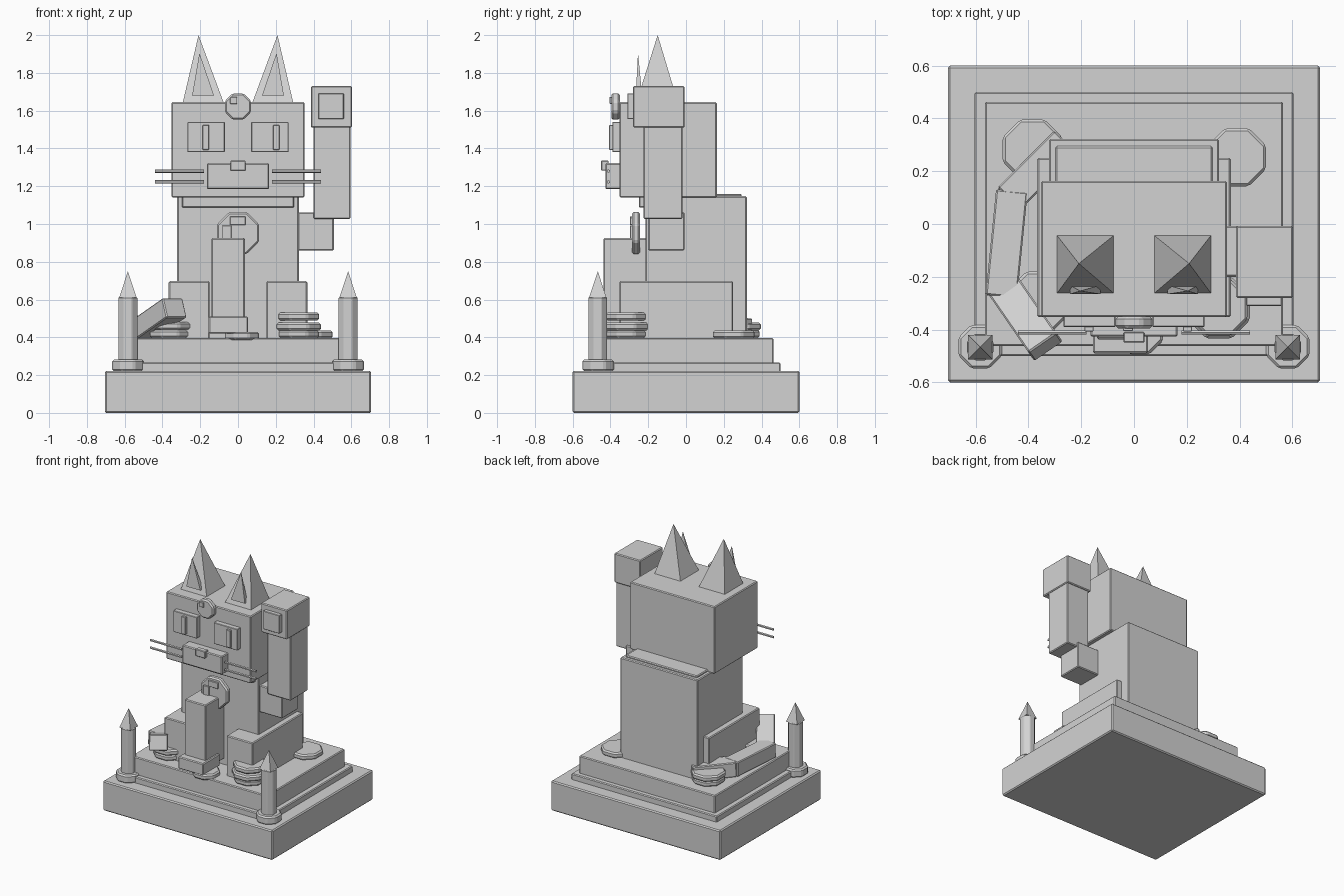
import bpy, bmesh, math
from mathutils import Vector, Matrix

if "Cube" in bpy.data.objects:
    bpy.data.objects.remove(bpy.data.objects["Cube"])

grey = bpy.data.materials.new("plain grey")
grey.diffuse_color = (0.65, 0.65, 0.65, 1)
grey.use_nodes = True
grey.node_tree.nodes["Principled BSDF"].inputs["Base Color"].default_value = grey.diffuse_color


def finish(name, bm, bevel=0.0):
    bmesh.ops.recalc_face_normals(bm, faces=bm.faces[:])
    me = bpy.data.meshes.new(name)
    bm.to_mesh(me)
    bm.free()
    me.materials.append(grey)
    ob = bpy.data.objects.new(name, me)
    bpy.context.collection.objects.link(ob)
    if bevel:
        m = ob.modifiers.new("edge", 'BEVEL')
        m.width, m.segments, m.limit_method = bevel, 1, 'ANGLE'
    return ob


def box(name, x, y, z, bevel=0.006):
    """Box from (min, max) ranges on each axis."""
    bm = bmesh.new()
    bmesh.ops.create_cube(bm, size=1)
    for v in bm.verts:
        v.co = [(a + b) / 2 + c * (b - a) for (a, b), c in zip((x, y, z), v.co)]
    return finish(name, bm, bevel)


def disc(name, centre, r, depth, axis='Z', sides=8, bevel=0.01):
    """Prism with flat sides towards the axes; r is measured to the flats."""
    bm = bmesh.new()
    R = r / math.cos(math.pi / sides)
    bmesh.ops.create_cone(bm, cap_ends=True, segments=sides, radius1=R, radius2=R, depth=depth)
    bmesh.ops.rotate(bm, verts=bm.verts, matrix=Matrix.Rotation(math.pi / sides, 3, 'Z'))
    if axis != 'Z':
        bmesh.ops.rotate(bm, verts=bm.verts, matrix=Matrix.Rotation(math.pi / 2, 3, 'X' if axis == 'Y' else 'Y'))
    bmesh.ops.translate(bm, verts=bm.verts, vec=centre)
    return finish(name, bm, bevel)


def spike(name, cx, cy, hx, hy, z, apex):
    """Four-sided pyramid with a free apex."""
    bm = bmesh.new()
    base = [bm.verts.new((cx + sx * hx, cy + sy * hy, z)) for sx, sy in ((-1, -1), (1, -1), (1, 1), (-1, 1))]
    tip = bm.verts.new(apex)
    bm.faces.new(base)
    for i in range(4):
        bm.faces.new((base[i], base[(i + 1) % 4], tip))
    return finish(name, bm)


def beam(name, a, b, w, h):
    """Box running from a to b."""
    a, b = Vector(a), Vector(b)
    d = (b - a).normalized()
    side = d.cross(Vector((0, 0, 1))).normalized()
    up = side.cross(d)
    bm = bmesh.new()
    bmesh.ops.create_cube(bm, size=1)
    for v in bm.verts:
        c = v.co.copy()
        v.co = (a + b) / 2 + d * c.x * (b - a).length + side * c.y * w + up * c.z * h
    return finish(name, bm, 0.006)


# Stepped plinth
box("plinth_base", (-.705, .705), (-.6, .6), (0, .223), .008)
box("plinth_middle", (-.605, .605), (-.5, .5), (.21, .267))
box("plinth_top", (-.565, .565), (-.463, .463), (.25, .397))

# Body, collar and head
box("body", (-.322, .322), (-.215, .322), (.39, 1.147))
box("collar", (-.297, .297), (-.25, .295), (1.087, 1.16))
box("head", (-.352, .352), (-.352, .163), (1.14, 1.645))

# Haunches, ears, eyes, whiskers and candles on both sides
for s, side in ((-1, "left"), (1, "right")):
    def X(a, b):
        return tuple(sorted((s * a, s * b)))
    box("haunch_" + side, X(.15, .367), (-.352, .25), (.39, .697))
    spike("ear_" + side, s * .184, -.153, .109, .111, 1.64, (s * .209, -.15, 2.0))
    spike("inner_ear_" + side, s * .185, -.249, .058, .017, 1.68, (s * .204, -.254, 1.905))
    box("eye_" + side, X(.07, .267), (-.39, -.34), (1.38, 1.54), .003)
    px = -.17 if s < 0 else .203
    box("pupil_" + side, (px - .017, px + .017), (-.407, -.38), (1.393, 1.523), .002)
    for z in (1.223, 1.28):
        disc("whisker_" + side, (s * .31, -.411, z), .008, .26, 'X', 6, 0)
    disc("candle_foot_" + side, (s * .583, -.465, .251), .083, .062)
    disc("candle_" + side, (s * .583, -.467, .44), .05, .345, bevel=.004)
    spike("flame_" + side, s * .583, -.467, .046, .046, .61, (s * .583, -.467, .75))

# Muzzle and nose
box("muzzle", (-.165, .165), (-.427, -.34), (1.185, 1.322))
box("nose", (-.04, .04), (-.45, -.41), (1.282, 1.335), .004)

# Forehead coin and chest bell with raised marks
disc("forehead_coin", (0, -.373, 1.622), .07, .045, 'Y')
box("forehead_mark", (-.042, -.004), (-.405, -.39), (1.636, 1.672), .002)
disc("bell", (0, -.265, .952), .112, .042, 'Y')
box("bell_mark_top", (-.042, .04), (-.297, -.28), (.995, 1.04), .002)
box("bell_mark_side", (-.083, -.035), (-.297, -.28), (.88, .992), .002)

# Lowered front leg
box("front_leg", (-.14, .036), (-.437, -.2), (.44, .925))
box("front_paw", (-.155, .053), (-.49, -.29), (.42, .51))

# Raised arm
box("upper_arm", (.28, .507), (-.2, -.007), (.86, 1.062))
box("forearm", (.4, .595), (-.225, -.018), (1.027, 1.52))
box("raised_paw", (.386, .603), (-.28, -.007), (1.51, 1.73))
box("paw_pad", (.425, .56), (-.31, -.27), (1.555, 1.692), .003)

# Tail in three segments, curling round to the front
beam("tail_root", (-.26, .31, .445), (-.475, .095, .455), .12, .11)
beam("tail_middle", (-.463, .125, .455), (-.503, -.275, .46), .12, .11)
beam("tail_tip", (-.495, -.235, .445), (-.335, -.467, .557), .13, .11)

# Scattered coins: x, y, layers of (centre height, radius)
stacks = [
    (.322, -.317, ((.417, .106), (.457, .117), (.51, .108))),
    (-.36, -.295, ((.417, .107), (.46, .115))),
    (-.385, .283, ((.417, .107), (.457, .113))),
    (.39, .253, ((.415, .11),)),
    (.02, -.405, ((.408, .09),)),
]
for x, y, layers in stacks:
    for z, r in layers:
        disc("coin", (x, y, z), r, .042)
